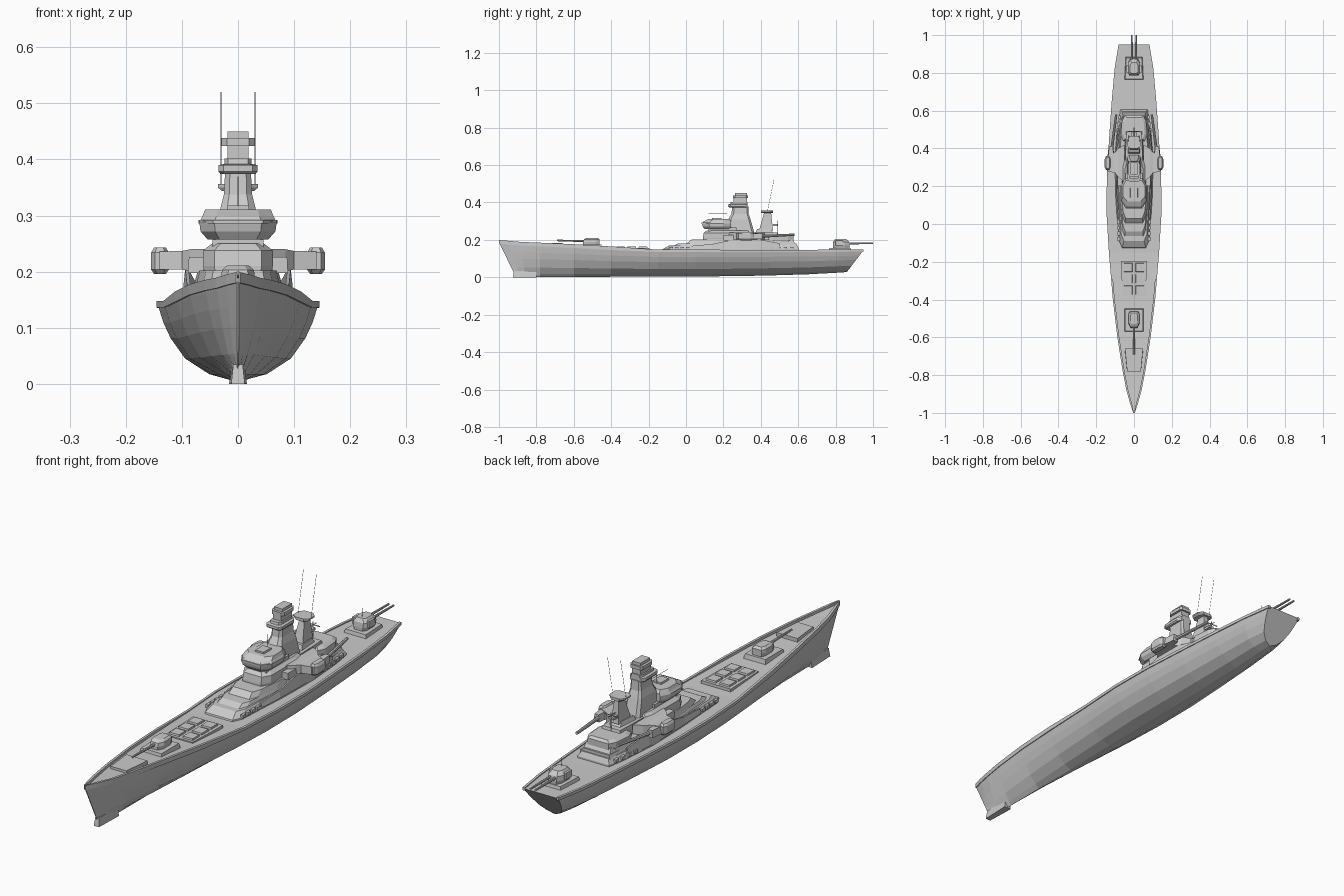
import bpy, bmesh
from math import cos, sin, pi
from mathutils import Vector


def finish(name, bm):
    bmesh.ops.recalc_face_normals(bm, faces=bm.faces)
    me = bpy.data.meshes.new(name)
    bm.to_mesh(me)
    bm.free()
    ob = bpy.data.objects.new(name, me)
    bpy.context.collection.objects.link(ob)
    return ob


def skin(name, rings, closed=True):
    """Bridge a series of equal-length point rings and cap both ends."""
    bm = bmesh.new()
    vs = [[bm.verts.new(p) for p in r] for r in rings]
    n = len(vs[0])
    for a, b in zip(vs, vs[1:]):
        for i in range(n):
            j = (i + 1) % n
            bm.faces.new((a[i], a[j], b[j], b[i]))
    bm.faces.new(vs[0])
    bm.faces.new(vs[-1])
    return finish(name, bm)


def tier(name, half, levels, cx=0.0):
    """Mirror a half outline; stack it at levels of (z, x scale, front y shift, back y shift)."""
    outline = half + [(-x, y) for x, y in reversed(half)]
    y0, y1 = min(p[1] for p in half), max(p[1] for p in half)
    rings = []
    for z, sx, f, b in levels:
        ring = []
        for x, y in outline:
            t = (y - y0) / (y1 - y0)
            ring.append((cx + x * sx, y + f * (1 - t) + b * t, z))
        rings.append(ring)
    return skin(name, rings)


def block(name, y0, y1, z0, z1, wf, wb=None, top=1.0, f=0.0, b=0.0, cx=0.0):
    """Tapered box with front and back half widths."""
    wb = wf if wb is None else wb
    return tier(name, [(wf, y0), (wb, y1)], [(z0, 1, 0, 0), (z1, top, f, b)], cx)


def rod(name, a, b, r, r2=None, n=8):
    a, b = Vector(a), Vector(b)
    q = (b - a).to_track_quat('Z', 'Y')
    ring = lambda c, s: [c + q @ Vector((s * cos(2 * pi * i / n), s * sin(2 * pi * i / n), 0)) for i in range(n)]
    return skin(name, [ring(a, r), ring(b, r2 or r)])


# Hull stations: deck y, half width, deck z, keel z, bottom rake, sharpness
stations = [
    (-1.0, .002, .188, .002, .09, 1.0), (-.95, .019, .184, .001, .06, 1.9),
    (-.88, .038, .178, .001, .02, 1.9), (-.78, .058, .174, .002, 0, 1.7),
    (-.6, .086, .166, .002, 0, 1.4), (-.4, .110, .154, .003, 0, 1.2),
    (-.15, .131, .144, .004, 0, 1.05), (.05, .143, .144, .005, 0, 1),
    (.25, .142, .143, .006, 0, 1), (.45, .130, .143, .010, 0, 1),
    (.65, .116, .143, .016, 0, 1), (.82, .101, .144, .024, -.02, 1),
    (.95, .080, .146, .028, -.09, 1)]
profile = [(1, 1), (.985, .93), (.93, .75), (.84, .55), (.66, .29), (.36, .09), (.03, 0)]
rings = []
for y, w, zd, zk, rake, k in stations:
    half = [(w * fx ** k, y + rake * (1 - fz), zk + (zd - zk) * fz) for fx, fz in profile]
    rings.append(half + [(-x, a, z) for x, a, z in reversed(half)])
skin("hull", rings)
block("forefoot", -.925, -.8, 0, .035, .012, .016, .7, .005)

# Bow bulwarks and the rub rail along the rest of the deck edge
for s in (1, -1):
    rail = []
    for i, (y, w, zd, *_) in enumerate(stations):
        h = .011 if i < 6 else .004
        t = .008 if i else .001
        rail.append([(s * (w + .002), y, zd - .008), (s * (w + .002), y, zd + h),
                     (s * (w - t), y, zd + h), (s * (w - t), y, zd - .008)])
    skin("deck_edge", rail)

# Foredeck: hatch, missile cell panel
block("fore_hatch", -.78, -.66, .155, .184, .038, .05, .95)
block("cell_base", -.385, -.195, .14, .158, .062, .068)
for s in (1, -1):
    for i in range(3):
        y = -.375 + i * .06
        block("cell_lid", y, y + .05, .15, .165, .024, None, .9, .003, -.003, s * .031)

# Bow gun
block("fore_gun_base", -.572, -.447, .15, .176, .052, None, .9, .005, -.005)
tier("fore_turret", [(.018, -.55), (.03, -.525), (.03, -.48), (.022, -.462)],
     [(.174, .9, 0, 0), (.19, 1, 0, 0), (.203, .95, .004, 0), (.211, .65, .02, -.01)])
rod("fore_barrel", (0, -.54, .194), (0, -.69, .197), .006, .004)

# Stern gun
block("aft_gun_base", .762, .885, .135, .158, .052, .046, .9, .005, -.005)
tier("aft_turret", [(.022, .785), (.033, .8), (.033, .85), (.02, .875)],
     [(.157, .85, 0, 0), (.172, 1, 0, 0), (.19, 1, .002, -.004), (.205, .65, .012, -.02)])
for s in (1, -1):
    rod("aft_barrel", (s * .011, .86, .182), (s * .011, 1.0, .181), .0055, .004)
    block("aft_gun_ear", .8, .84, .17, .197, .006, None, .8, cx=s * .034)
rod("stern_whip", (0, .81, .2), (0, .81, .24), .001, n=4)

# Lower deckhouse, stepped
tier("deckhouse_base", [(.062, -.13), (.08, -.09), (.094, .15), (.098, .35), (.085, .52), (.072, .605)],
     [(.135, 1, 0, 0), (.15, 1, .005, 0), (.170, .86, .04, -.01)])
tier("deckhouse_step", [(.05, -.075), (.064, -.04), (.076, .12), (.08, .4), (.066, .59)],
     [(.165, 1, 0, 0), (.182, .92, .035, 0)])
tier("deckhouse_upper", [(.048, .0), (.062, .04), (.074, .15), (.078, .42), (.06, .585)],
     [(.178, 1, 0, 0), (.202, .92, .03, -.015)])
for s in (1, -1):
    for y in (-.09, -.06, -.03, 0, .45, .485, .52, .555):
        w = .083 + .03 * y if y < .1 else .084 - .13 * (y - .5)
        block("side_port", y, y + .02, .15, .163, .006, cx=s * w)
    # Slanted deck screens beside the deckhouse
    skin("side_screen", [[(s * x, y, z0), (s * (x - .006), y, z0), (s * (x - .012), y, z1), (s * (x - .006), y, z1)]
                         for x, y, z0, z1 in ((.09, .03, .15, .168), (.097, .14, .15, .178),
                                              (.1, .27, .15, .205), (.1, .38, .15, .205), (.088, .5, .15, .182))])

# Bridge house
tier("bridge_house", [(.042, .09), (.062, .125), (.062, .3), (.052, .34)],
     [(.19, .95, 0, 0), (.21, 1, 0, 0), (.238, 1, .005, 0), (.25, .75, .02, -.01)])
block("bridge_neck", .12, .27, .24, .265, .045)
tier("bridge", [(.042, .085), (.069, .122), (.069, .2), (.05, .24)],
     [(.257, .78, .015, 0), (.272, .97, .004, 0), (.289, 1, 0, 0), (.298, .92, .008, 0), (.311, .85, .035, -.01)])
block("bridge_visor", .083, .13, .286, .292, .045, .07)
block("roof_box", .14, .19, .3, .318, .022, None, .85)
rod("bridge_whip", (0, .19, .3), (0, .19, .37), .001, n=4)
rod("bridge_yard", (0, .12, .342), (0, .22, .342), .001, n=4)

# Main tower
tier("tower", [(.02, .225), (.032, .24), (.032, .335), (.022, .345)],
     [(.24, 1.15, 0, .02), (.31, 1, 0, 0), (.338, .78, .018, -.01), (.378, .72, .022, -.012)])
tier("tower_platform", [(.026, .225), (.035, .237), (.035, .315), (.026, .33)],
     [(.374, .9, .006, 0), (.379, 1, 0, 0), (.39, 1, 0, 0), (.392, .7, .012, 0), (.402, .7, .014, 0)])
block("tower_head", .255, .325, .395, .428, .019)
tier("tower_crown", [(.02, .252), (.029, .262), (.029, .322), (.022, .332)],
     [(.424, 1, 0, 0), (.438, 1, 0, 0)])
block("tower_cap", .262, .325, .436, .45, .019)

# Aft deckhouse and radar mast
block("aft_house", .33, .50, .195, .24, .052, .046, .88, 0, -.012)
tier("aft_house_end", [(.058, .44), (.07, .47), (.064, .545), (.048, .575)],
     [(.19, .95, 0, 0), (.2, 1, 0, 0), (.22, 1, 0, 0), (.229, .8, .01, -.01)])
block("mast_foot", .37, .47, .235, .258, .034, .026, .8, .01, -.02)
block("radar_mast", .39, .465, .25, .345, .022, .018, .5, .028, -.01)
tier("radar_platform", [(.02, .4), (.036, .412), (.036, .448), (.02, .465)],
     [(.344, .8, 0, 0), (.35, 1, 0, 0), (.356, 1, 0, 0)])
block("radar_arm", .45, .49, .275, .285, .012)
rod("aft_pole", (0, .49, .225), (0, .49, .305), .002, n=6)
rod("aft_yard", (-.03, .49, .294), (.03, .49, .294), .002, n=6)
rod("aft_boom", (0, .46, .293), (0, .51, .293), .0015, n=6)

# Side sponsons with guns trained aft, and mast whips
for s in (1, -1):
    skin("sponson_arm", [[(s * x, y0, z0), (s * x, y1, z0), (s * x, y1, z1), (s * x, y0, z1)]
                         for x, y0, y1, z0, z1 in ((.05, .22, .42, .198, .24), (.085, .25, .4, .2, .24),
                                                   (.1, .27, .38, .204, .237), (.14, .28, .36, .204, .236))])
    tier("sponson_gun", [(.009, .285), (.016, .3), (.016, .345), (.009, .36)],
         [(.196, .65, .008, -.008), (.204, 1, 0, 0), (.234, 1, 0, 0), (.243, .65, .008, -.008)], s * .139)
    block("sponson_mount", .345, .41, .204, .234, .02, .012, .8, cx=s * .122)
    rod("sponson_barrel", (s * .12, .38, .218), (s * .094, .58, .228), .008, .006)
    block("arm_locker", .2, .26, .198, .226, .014, None, .9, cx=s * .075)
    rod("mast_whip", (s * .03, .435, .352), (s * .03, .47, .52), .0008, n=4)
